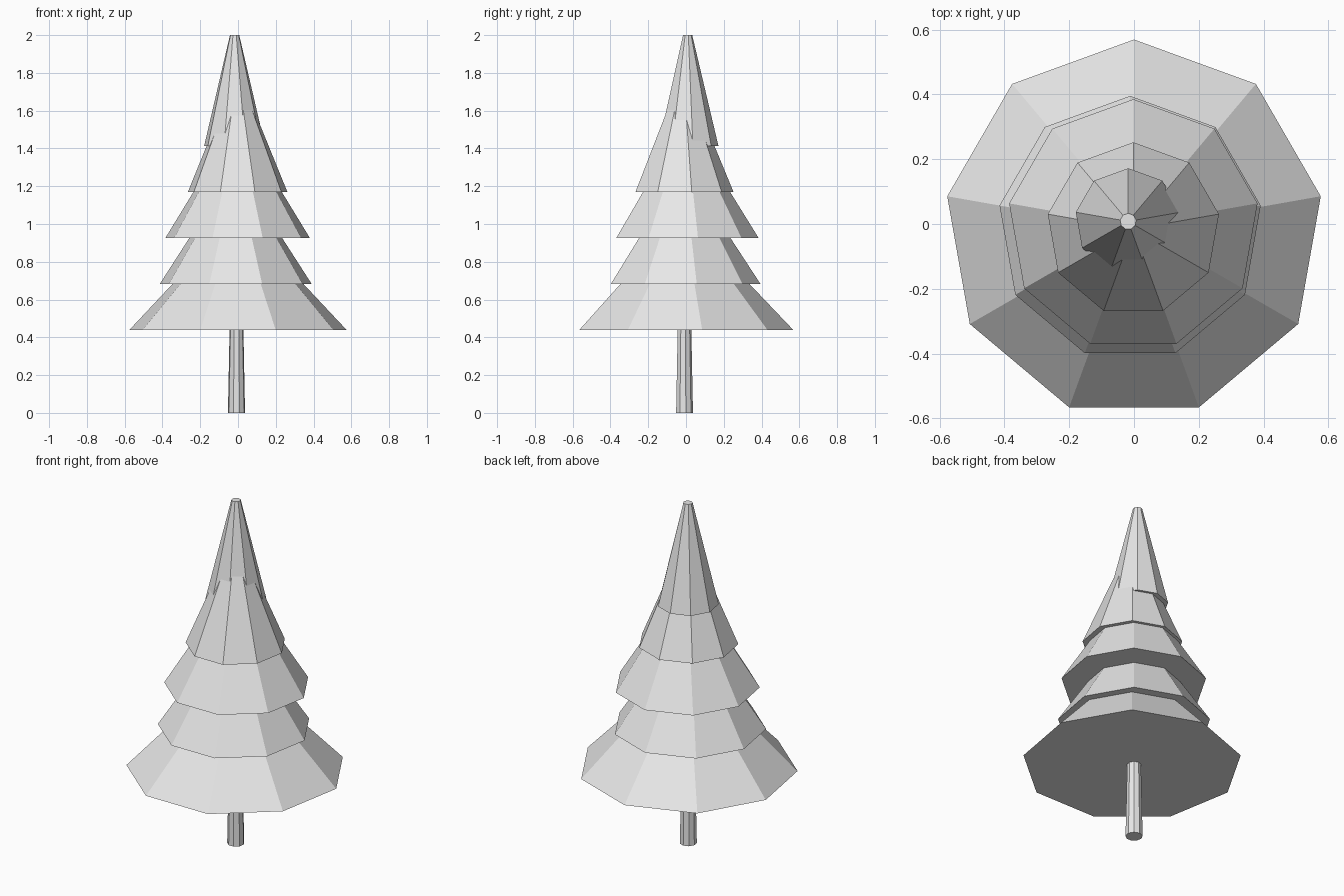
import bpy
import bmesh
import math
from mathutils import Matrix

cube = bpy.data.objects.get("Cube")
if cube:
    bpy.data.objects.remove(cube, do_unlink=True)

# One plain grey for the whole tree
grey = bpy.data.materials.new("light_grey")
grey.use_nodes = True
grey.diffuse_color = (0.8, 0.8, 0.8, 1)
grey.node_tree.nodes["Principled BSDF"].inputs["Base Color"].default_value = (0.8, 0.8, 0.8, 1)

SIDES = 9


def frustum(name, x, y, z, r_bottom, r_top, height):
    """Closed, flat-shaded nine-sided cone with one corner pointing to the back."""
    bm = bmesh.new()
    bmesh.ops.create_cone(bm, cap_ends=True, segments=SIDES,
                          radius1=r_bottom, radius2=r_top, depth=height)
    # Turn the corner nearest to +y exactly onto +y
    first = max(bm.verts, key=lambda v: v.co.y - v.co.z * 0.001)
    turn = math.pi / 2 - math.atan2(first.co.y, first.co.x)
    place = Matrix.Translation((x, y, z + height / 2)) @ Matrix.Rotation(turn, 4, "Z")
    bmesh.ops.transform(bm, matrix=place, verts=bm.verts)
    mesh = bpy.data.meshes.new(name)
    bm.to_mesh(mesh)
    bm.free()
    mesh.materials.append(grey)
    obj = bpy.data.objects.new(name, mesh)
    bpy.context.collection.objects.link(obj)
    return obj


# Trunk, slightly tapered and running up into the lowest branches
frustum("trunk", -0.008, -0.009, 0, 0.046, 0.034, 0.6)

# Branch tiers: equal heights, evenly stacked, each a little off centre
tiers = [
    (0.0, -0.016, 0.585),
    (-0.012, -0.014, 0.409),
    (-0.002, -0.004, 0.389),
    (-0.002, -0.016, 0.268),
    (-0.018, 0.008, 0.164),
]
for i, (x, y, radius) in enumerate(tiers):
    frustum(f"branch_tier_{i + 1}", x, y, 0.438 + 0.2435 * i, radius, 0.025, 0.588)
